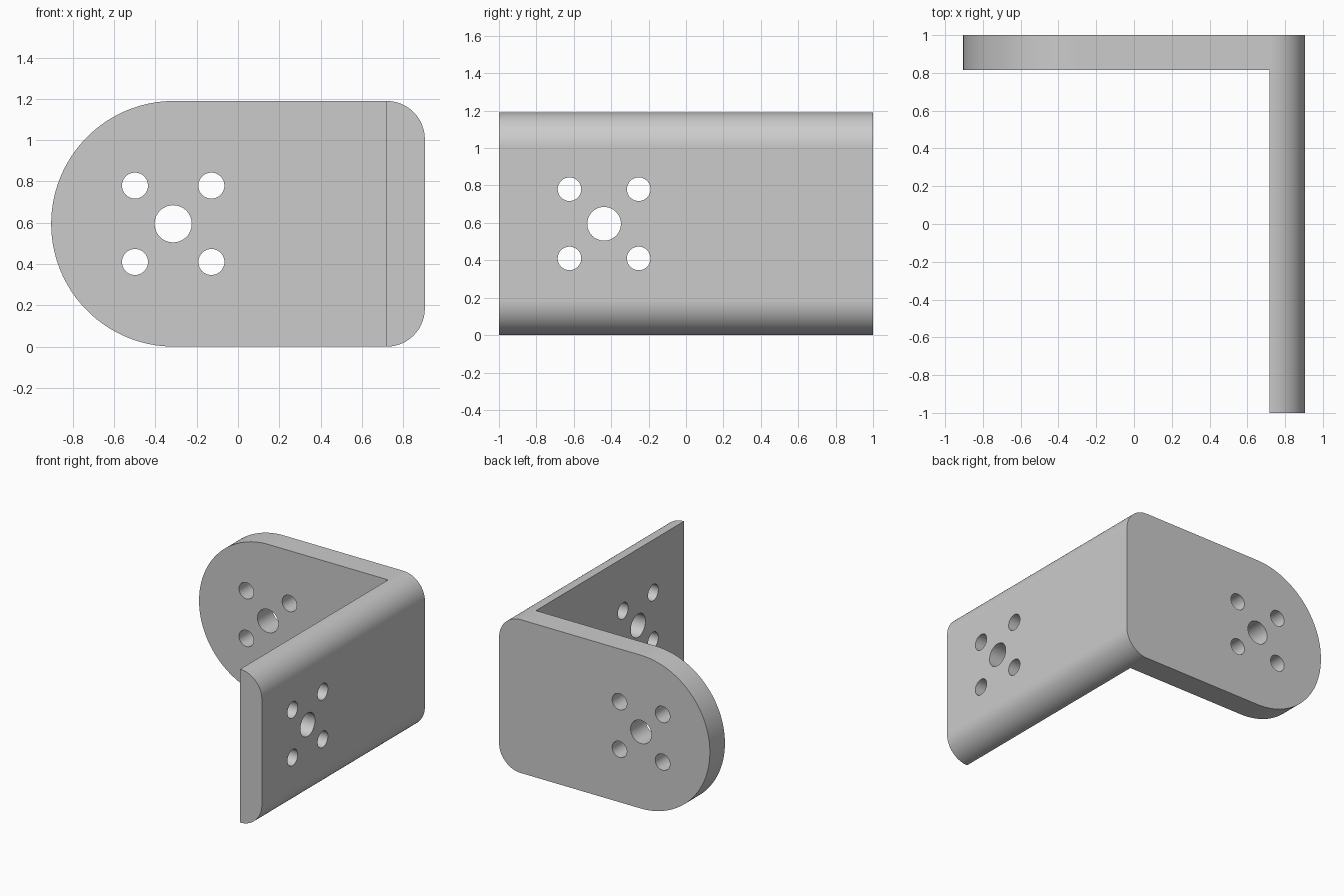
import bpy, bmesh, math
from mathutils import Matrix, Vector

if "Cube" in bpy.data.objects:
    bpy.data.objects.remove(bpy.data.objects["Cube"])

HX, H, T = 0.905, 1.19, 0.185      # half width, height, plate thickness
R = H / 2                          # rounded end radius
INNER_X, INNER_Y = HX - T - 0.002, 1 - T


def make_object(name, bm):
    bmesh.ops.recalc_face_normals(bm, faces=bm.faces)
    mesh = bpy.data.meshes.new(name)
    bm.to_mesh(mesh)
    bm.free()
    obj = bpy.data.objects.new(name, mesh)
    bpy.context.collection.objects.link(obj)
    return obj


def arc(cx, cz, r, a0, a1, n):
    return [(cx + r * math.cos(math.radians(a0 + (a1 - a0) * i / n)),
             cz + r * math.sin(math.radians(a0 + (a1 - a0) * i / n))) for i in range(n + 1)]


# outline: half-round left end, filleted right corners, extruded along y
outline = (arc(-HX + R, R, R, 90, 270, 64)
           + arc(HX - T, T, T, -90, 0, 20)
           + arc(HX - T, H - T, T, 0, 90, 20))
bm = bmesh.new()
face = bm.faces.new([bm.verts.new((x, -1, z)) for x, z in outline])
ext = bmesh.ops.extrude_face_region(bm, geom=[face])
bmesh.ops.translate(bm, vec=(0, 2, 0),
                    verts=[v for v in ext["geom"] if isinstance(v, bmesh.types.BMVert)])
bracket = make_object("angle_bracket", bm)

# inside corner of the L
bm = bmesh.new()
bmesh.ops.create_cube(bm, size=1, matrix=Matrix.Translation((INNER_X - 1.5, INNER_Y - 1.5, R))
                      @ Matrix.Diagonal((3, 3, 3, 1)))
cutters = [make_object("corner_cutter", bm)]


# five-hole pattern through a plate
def hole_cutter(name, centre, across, axis_rot):
    bm = bmesh.new()
    pattern = [(0, 0, 0.09)] + [(s * 0.185, t * 0.185, 0.063) for s in (-1, 1) for t in (-1, 1)]
    for s, t, r in pattern:
        pos = Vector(centre) + Vector(across) * s + Vector((0, 0, t))
        bmesh.ops.create_cone(bm, cap_ends=True, segments=48, radius1=r, radius2=r, depth=0.6,
                              matrix=Matrix.Translation(pos) @ axis_rot)
    return make_object(name, bm)


quarter = math.radians(90)
cutters.append(hole_cutter("back_plate_holes", (-0.314, 1 - T / 2, R), (1, 0, 0),
                           Matrix.Rotation(quarter, 4, 'X')))
cutters.append(hole_cutter("side_plate_holes", (HX - T / 2, -0.438, R), (0, 1, 0),
                           Matrix.Rotation(quarter, 4, 'Y')))

# cut, then remove the helpers
bpy.context.view_layer.objects.active = bracket
bracket.select_set(True)
for c in cutters:
    mod = bracket.modifiers.new(c.name, 'BOOLEAN')
    mod.operation, mod.solver, mod.object = 'DIFFERENCE', 'EXACT', c
    bpy.ops.object.modifier_apply(modifier=mod.name)
    bpy.data.objects.remove(c)

# colour and shading
grey = bpy.data.materials.new("plain_grey")
grey.diffuse_color = (0.6, 0.6, 0.6, 1)
grey.use_nodes = True
grey.node_tree.nodes["Principled BSDF"].inputs["Base Color"].default_value = grey.diffuse_color
bracket.data.materials.clear()
bracket.data.materials.append(grey)
for p in bracket.data.polygons:
    p.material_index = 0
bpy.ops.object.shade_smooth_by_angle(angle=math.radians(30))
weighted = bracket.modifiers.new("flat_faces", 'WEIGHTED_NORMAL')
weighted.keep_sharp = True
